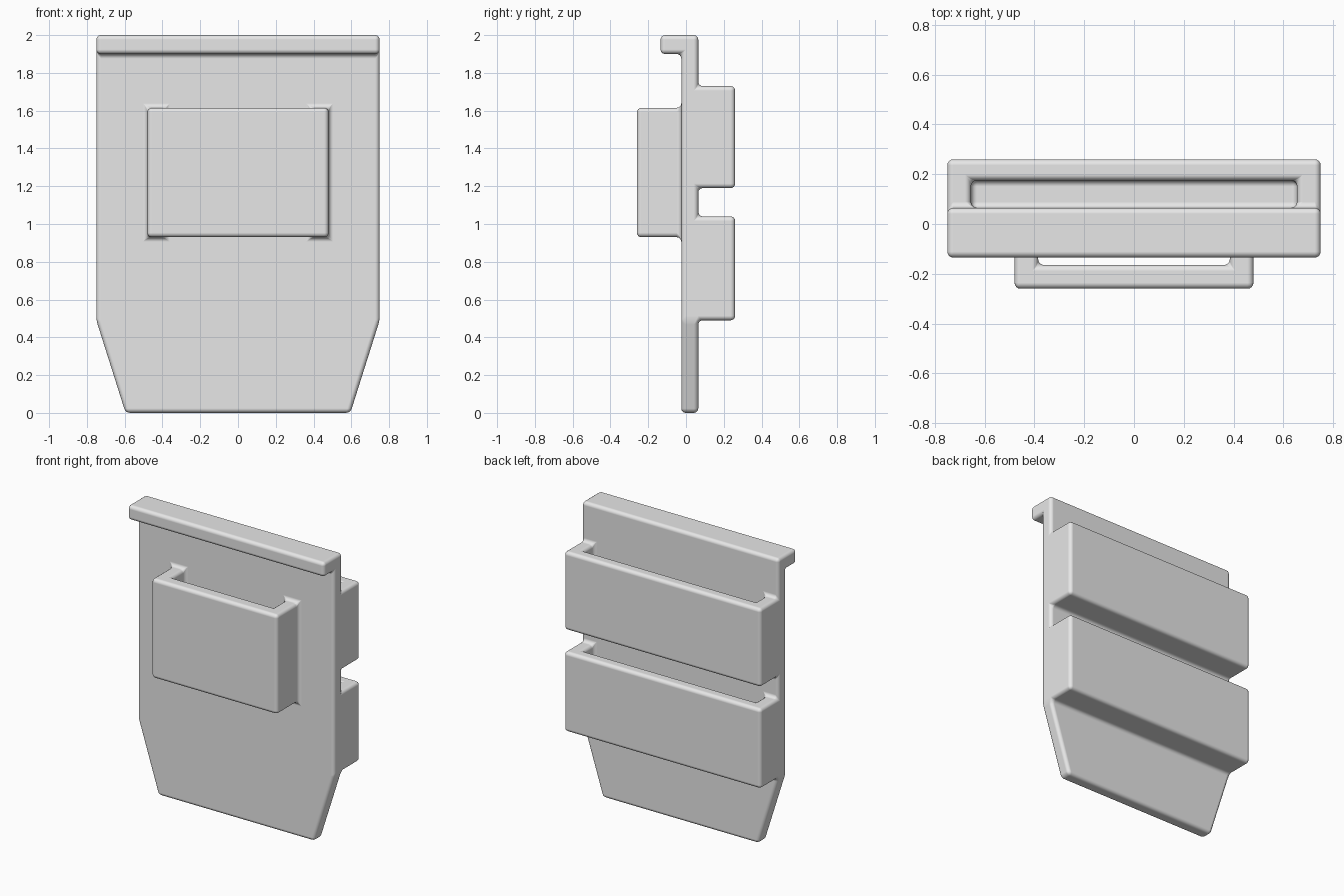
import bpy
import bmesh

cube = bpy.data.objects.get("Cube")
if cube:
    bpy.data.objects.remove(cube, do_unlink=True)

# Plain grey plastic
grey = bpy.data.materials.new("grey_plastic")
grey.use_nodes = True
colour = (0.8, 0.8, 0.8, 1)
grey.diffuse_color = colour
grey.node_tree.nodes["Principled BSDF"].inputs["Base Color"].default_value = colour

# Main dimensions
HALF_W, TAPER_W, TAPER_Z = 0.75, 0.595, 0.49
FRONT, BACK = -0.025, 0.065          # board faces
DEEP = 0.26                          # outer faces of the pockets


def block(half_w, y0, y1, z0, z1):
    return (-half_w, half_w), (y0, y1), (z0, z1)


# Solid parts
board = block(HALF_W, FRONT, BACK, 0, 2)
top_hook = block(HALF_W, -0.135, BACK, 1.9, 2)
front_loop = block(0.48, -DEEP, FRONT, 0.93, 1.615)
back_pockets = [block(HALF_W, BACK, DEEP, z0, z1)
                for z0, z1 in ((TAPER_Z, 1.04), (1.19, 1.73))]
solids = [board, top_hook, front_loop] + back_pockets

# Openings: a through slot in front, floored pockets behind
hollows = [block(0.385, -0.165, FRONT, 0.93, 1.615)]
hollows += [block(0.655, BACK, 0.175, p[2][0] + 0.09, p[2][1]) for p in back_pockets]

# Shared grid lines of all parts
grid = [sorted({v for b in solids + hollows for v in b[axis]}) for axis in range(3)]


def inside(point, b):
    return all(lo < v < hi for v, (lo, hi) in zip(point, b))


def filled(cell):
    if any(i < 0 or i >= len(g) - 1 for i, g in zip(cell, grid)):
        return False
    mid = [(g[i] + g[i + 1]) / 2 for i, g in zip(cell, grid)]
    return any(inside(mid, b) for b in solids) and not any(inside(mid, b) for b in hollows)


bm = bmesh.new()
verts = {}


def corner(key):
    if key not in verts:
        x, y, z = (g[i] for i, g in zip(key, grid))
        if z < TAPER_Z:              # narrow the bottom end of the board
            x *= TAPER_W / HALF_W
        verts[key] = bm.verts.new((x, y, z))
    return verts[key]


# Skin: one quad wherever solid meets air
for cell in ((i, j, k) for i in range(len(grid[0])) for j in range(len(grid[1]))
             for k in range(len(grid[2]))):
    if not filled(cell):
        continue
    for axis in range(3):
        u, v = (axis + 1) % 3, (axis + 2) % 3
        for side in (0, 1):
            near = list(cell)
            near[axis] += 2 * side - 1
            if filled(near):
                continue
            loop = []
            for du, dv in ((0, 0), (1, 0), (1, 1), (0, 1)):
                key = list(cell)
                key[axis] += side
                key[u] += du
                key[v] += dv
                loop.append(corner(tuple(key)))
            bm.faces.new(loop if side else loop[::-1])

for face in bm.faces:
    face.smooth = True
mesh = bpy.data.meshes.new("pocket_board")
bm.to_mesh(mesh)
bm.free()
mesh.materials.append(grey)
pocket_board = bpy.data.objects.new("pocket_board", mesh)
bpy.context.collection.objects.link(pocket_board)

# Rounded outer edges and filleted inner corners
bevel = pocket_board.modifiers.new("rounded_edges", "BEVEL")
bevel.width = 0.024
bevel.segments = 4
bevel.limit_method = "ANGLE"
bevel.angle_limit = 0.2
bevel.harden_normals = True
